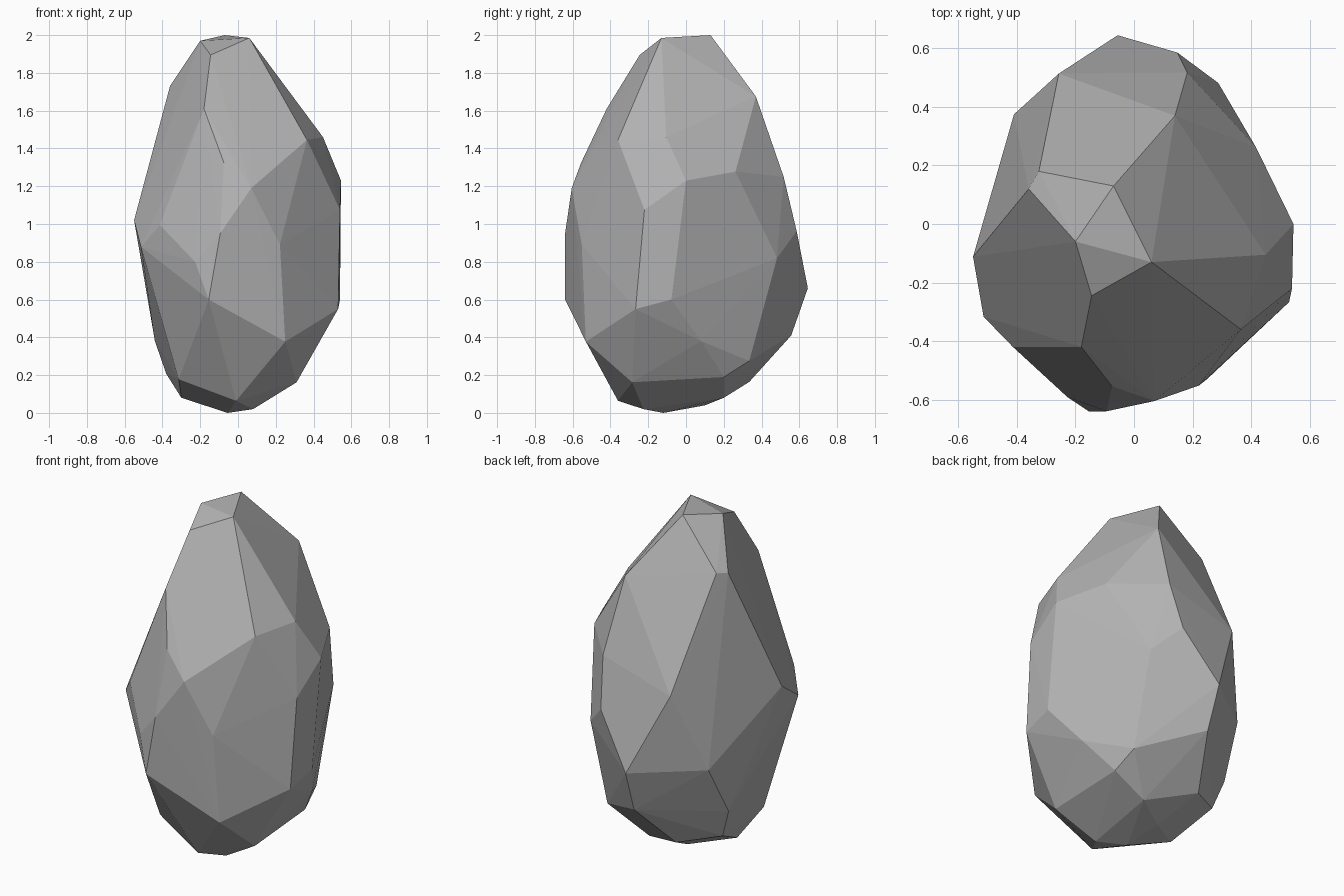
import bpy
import bmesh

# Remove the default cube only
default_cube = bpy.data.objects.get("Cube")
if default_cube:
    bpy.data.objects.remove(default_cube, do_unlink=True)


def make_material(name, color):
    """Create a plain matte material in one flat colour."""
    material = bpy.data.materials.new(name)
    material.use_nodes = True
    material.diffuse_color = color
    shader = next(node for node in material.node_tree.nodes
                  if node.type == "BSDF_PRINCIPLED")
    shader.inputs["Base Color"].default_value = color
    shader.inputs["Roughness"].default_value = 0.9
    return material


def make_faceted_stone(name, corner_bands, material):
    """Wrap a tight flat-faced skin around the bands of corners."""
    bm = bmesh.new()
    for band in corner_bands:
        for corner in band:
            bm.verts.new(corner)

    # Wrap the corners, then drop any that fall inside the skin
    bmesh.ops.convex_hull(bm, input=bm.verts[:], use_existing_faces=False)
    loose = [vert for vert in bm.verts if not vert.link_faces]
    bmesh.ops.delete(bm, geom=loose, context="VERTS")
    bmesh.ops.recalc_face_normals(bm, faces=bm.faces[:])

    # Keep every facet crisp
    for face in bm.faces:
        face.smooth = False

    mesh = bpy.data.meshes.new(name)
    bm.to_mesh(mesh)
    bm.free()
    mesh.materials.append(material)
    stone = bpy.data.objects.new(name, mesh)
    bpy.context.scene.collection.objects.link(stone)
    return stone


# Small chiselled cap at the top
crown = [
    (-.07, .13, 2), (-.2, -.06, 1.97), (.06, -.13, 1.985), (-.145, -.245, 1.895),
]

# Sloping upper facets
shoulder = [
    (-.36, .12, 1.73), (-.325, .18, 1.74), (.14, .37, 1.675), (-.18, -.42, 1.61),
    (.365, -.36, 1.445), (.45, -.105, 1.46), (-.075, -.555, 1.325),
    (.417, .262, 1.277), (.182, .517, 1.25), (-.257, .514, 1.12),
]

# Widest part of the stone
waist = [
    (.545, 0, 1.23), (.07, -.605, 1.19), (.54, -.22, 1.075), (-.55, -.112, 1.02),
    (-.414, -.42, .995), (.148, .586, .962), (-.094, -.64, .95),
    (.222, -.552, .892), (-.514, -.317, .88), (.288, .482, .82),
    (-.227, -.592, .8), (-.056, .645, .66), (-.41, .375, .67),
    (-.155, -.64, .6), (.54, -.077, .6), (.53, -.267, .55),
]

# Tapering lower facets
base = [
    (-.05, .557, .41), (-.44, .23, .38), (.43, .08, .38), (.25, -.53, .377),
    (.28, .335, .275), (-.38, .2, .207), (.3, .2, .19), (-.314, -.28, .178),
    (.31, -.285, .162), (-.17, .335, .164),
]

# Narrow underside
foot = [
    (-.3, -.05, .08), (.1, .2, .08), (-.01, -.36, .064), (-.08, .1, .04),
    (.08, -.225, .02), (-.055, -.12, 0),
]

stone_grey = make_material("stone_grey", (.45, .45, .45, 1))
make_faceted_stone("stone", [crown, shoulder, waist, base, foot], stone_grey)
